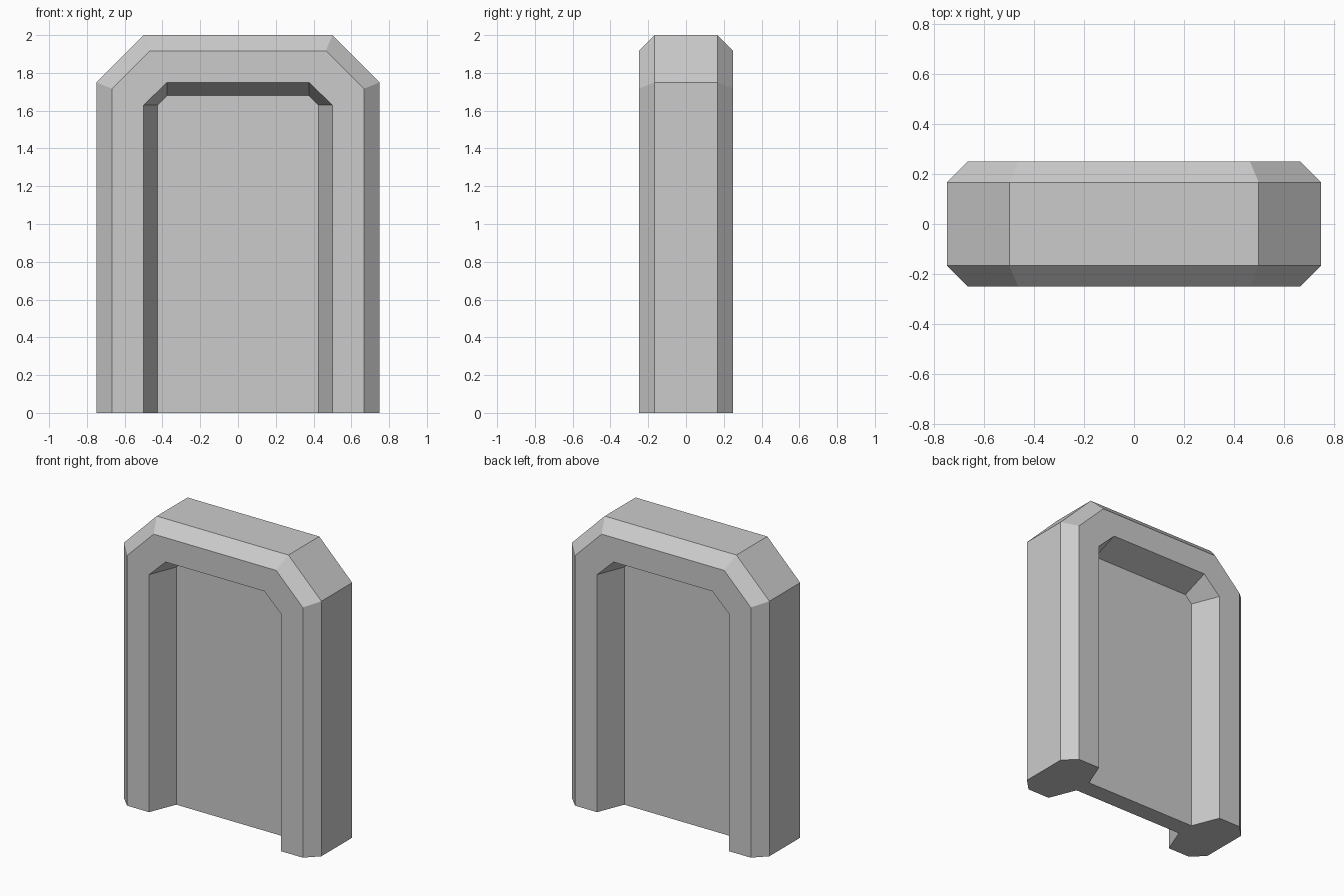
import bpy, bmesh

if "Cube" in bpy.data.objects:
    bpy.data.objects.remove(bpy.data.objects["Cube"])

# Half-profile rings: (y, side x, shoulder z, top x, top z), from front panel to side
HALF = [
    (0.0625, 0.425, 1.63, 0.375, 1.68),   # recessed panel edge
    (0.25, 0.5, 1.63, 0.375, 1.75),       # opening rim
    (0.25, 0.667, 1.716, 0.465, 1.917),   # face outer rim
    (0.167, 0.75, 1.75, 0.5, 2.0),        # outer side
]
RINGS = [(-r[0],) + r[1:] for r in HALF] + HALF[::-1]

bm = bmesh.new()


def arch(y, sx, sz, tx, tz):
    pts = [(-sx, 0), (-sx, sz), (-tx, tz), (tx, tz), (sx, sz), (sx, 0)]
    return [bm.verts.new((x, y, z)) for x, z in pts]


rings = [arch(*r) for r in RINGS]

# Frame surfaces bridged between neighbouring rings
for a, b in zip(rings, rings[1:]):
    for i in range(5):
        bm.faces.new((a[i], a[i + 1], b[i + 1], b[i]))

# Recessed panels on both sides
bm.faces.new(rings[0])
bm.faces.new(rings[-1])

# Underside: two leg ends and the panel strip
bm.faces.new([r[0] for r in rings])
bm.faces.new([r[-1] for r in rings])
bm.faces.new((rings[0][0], rings[0][-1], rings[-1][-1], rings[-1][0]))

bmesh.ops.recalc_face_normals(bm, faces=bm.faces[:])
mesh = bpy.data.meshes.new("arched_door_frame")
bm.to_mesh(mesh)
bm.free()
bpy.context.collection.objects.link(bpy.data.objects.new("arched_door_frame", mesh))
